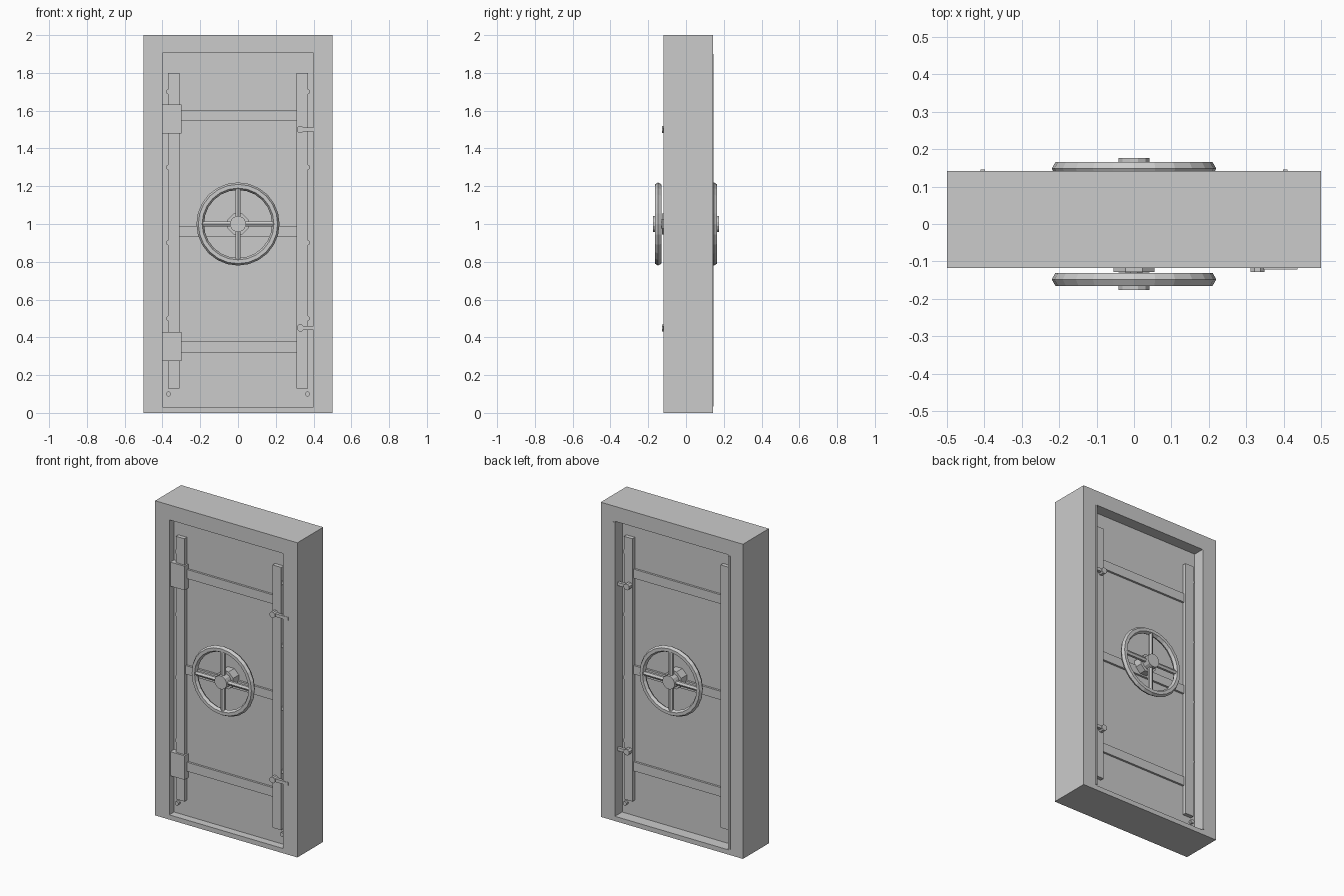
import bpy, bmesh, math
from mathutils import Matrix

if "Cube" in bpy.data.objects:
    bpy.data.objects.remove(bpy.data.objects["Cube"])


def finish(name, bm):
    bmesh.ops.recalc_face_normals(bm, faces=bm.faces)
    me = bpy.data.meshes.new(name)
    bm.to_mesh(me)
    bm.free()
    ob = bpy.data.objects.new(name, me)
    bpy.context.collection.objects.link(ob)
    return ob


def mirror_back(ob):
    m = ob.modifiers.new("front_to_back", 'MIRROR')
    m.use_axis = (False, True, False)
    return ob


def add_box(bm, x0, x1, y0, y1, z0, z1):
    mat = Matrix.Translation(((x0 + x1) / 2, (y0 + y1) / 2, (z0 + z1) / 2))
    mat = mat @ Matrix.Diagonal((x1 - x0, y1 - y0, z1 - z0, 1))
    bmesh.ops.create_cube(bm, size=1, matrix=mat)


def box(name, *dims):
    bm = bmesh.new()
    add_box(bm, *dims)
    return finish(name, bm)


def add_rod(bm, r, sides, x, z, y0, y1):
    # cylinder along y with a flat on top
    mat = Matrix.Translation((x, (y0 + y1) / 2, z)) @ Matrix.Rotation(math.pi / 2, 4, 'X')
    mat = mat @ Matrix.Rotation(math.pi / sides, 4, 'Z')
    bmesh.ops.create_cone(bm, cap_ends=True, segments=sides, radius1=r, radius2=r,
                          depth=abs(y1 - y0), matrix=mat)


# Door frame: rectangular ring
bm = bmesh.new()
rings = []
for x, z0, z1 in ((0.5, 0, 2), (0.4, 0.03, 1.905)):
    for y in (-0.118, 0.142):
        rings.append([bm.verts.new((a, y, b)) for a, b in ((-x, z0), (x, z0), (x, z1), (-x, z1))])
of, ob_, inf, inb = rings
for a, b in ((of, ob_), (inf, inb), (of, inf), (ob_, inb)):
    for i in range(4):
        j = (i + 1) % 4
        bm.faces.new((a[i], a[j], b[j], b[i]))
finish("door_frame", bm)

# Door slab
box("door_slab", -0.4, 0.4, -0.07, 0.07, 0.03, 1.905)

# Thin seal strips at the back of the opening
for side, s in (("left", -1), ("right", 1)):
    xs = sorted((s * 0.398, s * 0.411))
    box("seal_" + side, xs[0], xs[1], 0.07, 0.146, 0.035, 1.9)

# Upright bars, locking pins
for side, s in (("left", -1), ("right", 1)):
    xs = sorted((s * 0.31, s * 0.37))
    mirror_back(box("upright_bar_" + side, xs[0], xs[1], -0.095, -0.065, 0.13, 1.8))
    bm = bmesh.new()
    for z in (0.1, 0.5, 0.9, 1.3, 1.7):
        add_rod(bm, 0.013, 8, s * 0.369, z, -0.09, -0.065)
    mirror_back(finish("bolts_" + side, bm))

# Cross bars
bm = bmesh.new()
for z0, z1 in ((0.32, 0.378), (0.935, 0.99), (1.545, 1.603)):
    add_box(bm, -0.31, 0.31, -0.083, -0.065, z0, z1)
mirror_back(finish("cross_bars", bm))

# Front hinges
for name, z0 in (("hinge_lower", 0.275), ("hinge_upper", 1.48)):
    box(name, -0.4, -0.3, -0.108, -0.065, z0, z0 + 0.153)

# Latch handles: pivot and lever
for name, z in (("latch_lower", 0.45), ("latch_upper", 1.5)):
    bm = bmesh.new()
    add_rod(bm, 0.02, 8, 0.33, z, -0.128, -0.065)
    add_box(bm, 0.33, 0.437, -0.121, -0.103, z - 0.01, z + 0.01)
    mirror_back(finish(name, bm))

# Wheel boss and axle
bm = bmesh.new()
add_rod(bm, 0.06, 8, 0, 1, -0.128, -0.065)
add_rod(bm, 0.025, 8, 0, 1, -0.165, -0.12)
mirror_back(finish("wheel_boss", bm))

# Wheel hub
bm = bmesh.new()
add_rod(bm, 0.043, 12, 0, 1, -0.176, -0.13)
mirror_back(finish("wheel_hub", bm))

# Wheel rim: hexagonal section spun about the axle
bm = bmesh.new()
yc = -0.148
pts = [bm.verts.new((0.2 + 0.02 * math.cos(i * math.pi / 3), yc + 0.02 * math.sin(i * math.pi / 3), 1))
       for i in range(6)]
edges = [bm.edges.new((pts[i], pts[(i + 1) % 6])) for i in range(6)]
bmesh.ops.spin(bm, geom=pts + edges, cent=(0, yc, 1), axis=(0, 1, 0),
               angle=math.tau, steps=24, use_merge=True)
bmesh.ops.remove_doubles(bm, verts=bm.verts, dist=0.0005)
mirror_back(finish("wheel_rim", bm))

# Wheel spokes
bm = bmesh.new()
for i in range(4):
    mat = Matrix.Translation((0, yc, 1)) @ Matrix.Rotation(i * math.pi / 2, 4, 'Y')
    mat = mat @ Matrix.Translation((0, 0, 0.105))
    bmesh.ops.create_cone(bm, cap_ends=True, segments=6, radius1=0.015, radius2=0.015,
                          depth=0.17, matrix=mat)
mirror_back(finish("wheel_spokes", bm))
